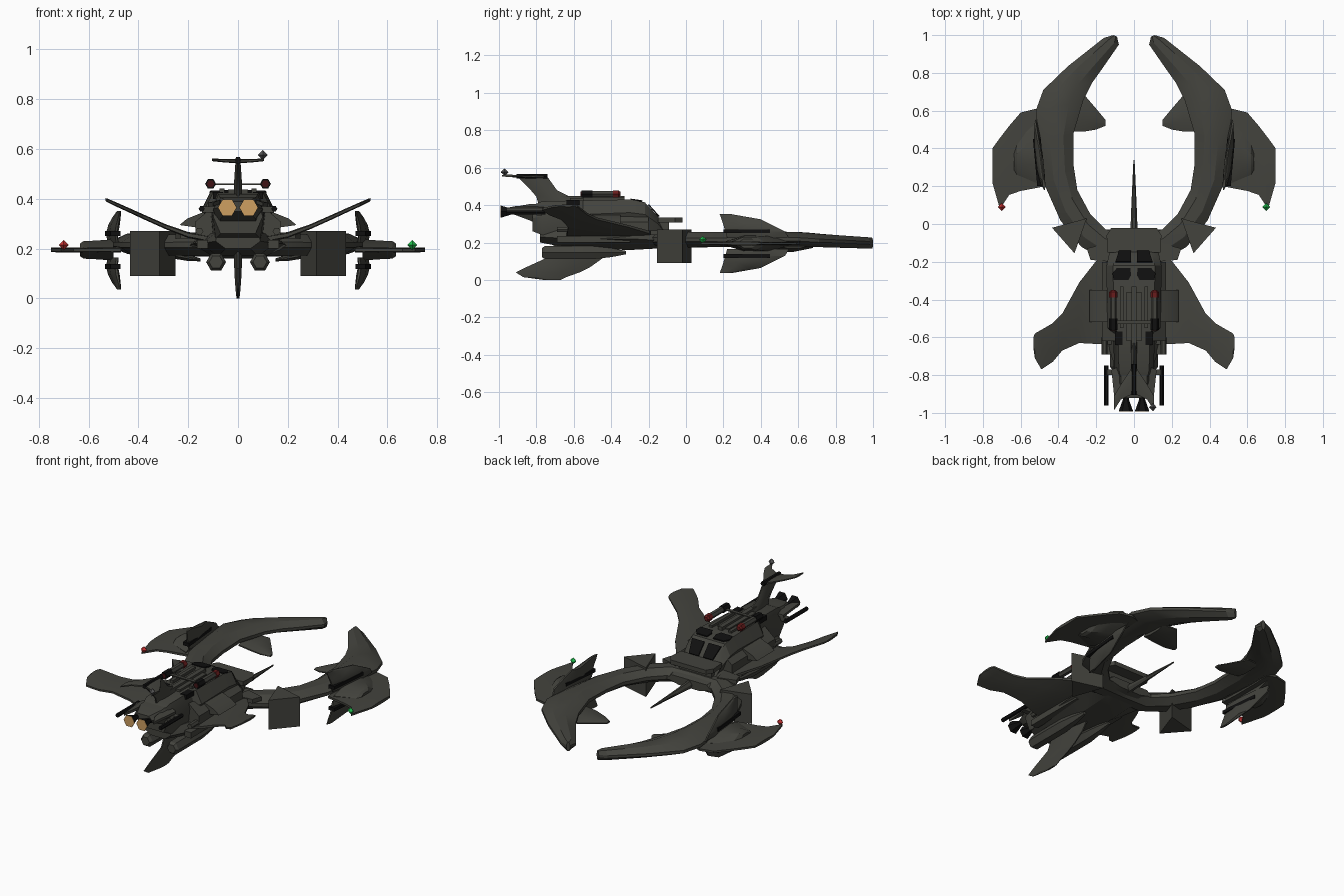
import bpy, bmesh, math
from mathutils import Vector as V


def material(name, rgb):
    m = bpy.data.materials.new(name)
    m.diffuse_color = (*rgb, 1)
    return m


HULL = material("olive grey hull", (0.056, 0.056, 0.047))
BLACK = material("black", (0.005, 0.005, 0.005))
RED = material("red light", (0.6, 0.035, 0.035))
DARK_RED = material("dark red lamp", (0.14, 0.012, 0.012))
DIM_RED = material("dim red lamp", (0.05, 0.007, 0.008))
GREEN = material("green light", (0.015, 0.55, 0.08))
AMBER = material("amber glow", (0.62, 0.35, 0.12))
GREY = material("mid grey", (0.09, 0.09, 0.09))


def loft(name, rings, mat=HULL, both=False):
    """Skin equal-length rings of points, cap the ends; both = add mirrored twin."""
    for s, tag in (((1, "_right"), (-1, "_left")) if both else ((1, ""),)):
        bm = bmesh.new()
        rows = [[bm.verts.new((p[0] * s, p[1], p[2])) for p in r] for r in rings]
        n = len(rows[0])
        for a, b in zip(rows, rows[1:]):
            for i in range(n):
                j = (i + 1) % n
                bm.faces.new((a[i], a[j], b[j], b[i]))
        bm.faces.new(rows[0])
        bm.faces.new(rows[-1][::-1])
        bmesh.ops.recalc_face_normals(bm, faces=bm.faces)
        me = bpy.data.meshes.new(name + tag)
        bm.to_mesh(me)
        bm.free()
        me.materials.append(mat)
        bpy.context.collection.objects.link(bpy.data.objects.new(name + tag, me))


def lens(a, b, t, axis=(0, 0, 1), edge=0.25):
    """Flattened eight-point section from a to b, thickness t along axis."""
    a, b, h = V(a), V(b), V(axis) * t / 2
    p, q = a.lerp(b, 0.3), a.lerp(b, 0.7)
    e = h * edge
    return [a + e, p + h, q + h, b + e, b - e, q - h, p - h, a - e]


def slab(name, pts, off, mat=HULL, both=False):
    loft(name, [pts, [V(p) + V(off) for p in pts]], mat, both)


def tube(name, x, z, stations, mat=HULL, both=True, n=6):
    """Faceted round body along y; stations are (y, radius)."""
    loft(name, [[(x + r * math.cos(k * math.tau / n), y, z + r * math.sin(k * math.tau / n))
                 for k in range(n)] for y, r in stations], mat, both)


def box(name, x0, x1, y0, y1, z0, z1, mat=HULL, both=True):
    slab(name, [(x0, y0, z0), (x1, y0, z0), (x1, y1, z0), (x0, y1, z0)],
         (0, 0, z1 - z0), mat, both)


def gem(name, x, y, z, r, mat):
    tube(name, x, z, [(y - r, 0.001), (y, r), (y + r, 0.001)], mat, False, 4)


def hull(name, stations):
    """Six-sided hull: y, bottom z, bottom w, mid z, mid w, top z, top w."""
    loft(name, [[(-bw, y, zb), (bw, y, zb), (mw, y, zm), (tw, y, zt), (-tw, y, zt), (-mw, y, zm)]
                for y, zb, bw, zm, mw, zt, tw in stations])


# Fuselage, belly and collar
hull("fuselage", [(-.82, .26, .07, .33, .10, .40, .07), (-.77, .24, .09, .34, .105, .42, .08),
                  (-.58, .24, .10, .34, .11, .425, .085),
                  (-.55, .24, .10, .35, .14, .425, .10), (-.30, .24, .10, .36, .145, .43, .11),
                  (-.22, .24, .10, .35, .145, .415, .11), (-.15, .24, .10, .30, .13, .34, .09),
                  (-.11, .24, .10, .25, .12, .26, .09)])
hull("belly", [(-.78, .20, .05, .23, .09, .27, .08), (-.62, .17, .08, .22, .15, .26, .11),
               (-.30, .16, .09, .22, .18, .27, .12), (-.12, .17, .09, .21, .20, .26, .14),
               (-.03, .19, .07, .21, .15, .24, .12)])
slab("collar", [(-.145, -.06, .308), (-.12, -.02, .308), (.12, -.02, .308), (.145, -.06, .308),
                (.14, -.15, .308), (-.14, -.15, .308)], (0, 0, .026))
box("collar_support", -.11, .11, -.16, -.09, .24, .31, both=False)
box("roof_spine", -.04, .04, -.62, -.36, .42, .437, both=False)
box("spine_bar", -.014, .014, -.74, -.33, .42, .45, both=False)
box("roof_rib", .055, .075, -.55, -.33, .42, .442)
box("rear_roof_vent", .06, .10, -.64, -.57, .40, .428, BLACK)
box("lower_side_strake", .12, .165, -.69, -.30, .20, .235)
slab("side_pod", [(.13, -.52, .35), (.205, -.52, .32), (.235, -.52, .295), (.13, -.52, .28)],
     (0, .17, 0), HULL, True)
slab("side_shoulder", [(.10, -.62, .37), (.17, -.62, .31), (.17, -.62, .25), (.10, -.62, .24)],
     (0, .42, 0), HULL, True)
tube("side_gun", .155, .27, [(-.69, .016), (-.60, .016)])
slab("arm_root_plate", [(.12, -.20, .24), (.23, -.19, .24), (.25, -.13, .24), (.14, -.10, .24)],
     (0, 0, .025), HULL, True)

# Cockpit windows
slab("windscreen", [(.015, -.145, .335), (.08, -.145, .335), (.098, -.203, .40), (.015, -.203, .40)],
     (0, .004, .006), BLACK, True)
slab("roof_window", [(.02, -.232, .418), (.09, -.232, .418), (.114, -.26, .422), (.108, -.297, .427),
                     (.03, -.297, .428), (.015, -.27, .424)], (0, 0, .007), BLACK, True)

# Pincer arms: inner x y, outer x y, height, thickness
ARM = [(0, -.04, 0, -.18, .215, .09), (.15, -.03, .16, -.19, .215, .09),
       (.23, .05, .28, -.12, .215, .085), (.30, .18, .39, .02, .215, .08),
       (.32, .31, .47, .20, .215, .08), (.32, .48, .50, .42, .22, .08),
       (.27, .65, .52, .60, .217, .075), (.22, .75, .48, .71, .21, .07),
       (.17, .82, .35, .835, .205, .066), (.08, .95, .16, .985, .198, .06),
       (.09, .992, .11, 1.0, .197, .056)]
loft("pincer_arm", [lens((a, b, z), (c, d, z), t) for a, b, c, d, z, t in ARM], HULL, True)
loft("centre_spike", [lens((-w, y, .21), (w, y, .21), t)
                      for y, w, t in ((-.06, .02, .05), (.1, .014, .03), (.34, .003, .008))])

# Inner fins on the arms
loft("inner_fin", [lens((x, y0, z), (x, y1, z), t) for x, y0, y1, z, t in
                   ((.34, .49, .66, .185, .03), (.26, .49, .68, .175, .03),
                    (.20, .50, .61, .163, .025), (.15, .52, .55, .155, .012))], HULL, True)

# Outboard winglets with raised pods
loft("winglet", [lens((x, y0, .195), (x, y1, .195), t, edge=.6) for x, y0, y1, t in
                 ((.47, .20, .59, .022), (.52, .19, .61, .022), (.60, .175, .59, .02),
                  (.66, .155, .52, .02), (.71, .08, .455, .02), (.75, .22, .40, .018))], HULL, True)
loft("winglet_pod", [lens((x, y0, .195), (x, y1, .195), t) for x, y0, y1, t in
                     ((.50, .21, .55, .085), (.57, .24, .49, .075), (.62, .26, .42, .07),
                      (.635, .28, .38, .05))], HULL, True)

# Upright fins at the arm sides, above and below
for tag, s in (("upper", 1), ("lower", -1)):
    def up(h, mid=.194):
        return mid + s * h
    loft(tag + "_arm_fin", [lens((x, y0, up(h)), (x + (y1 - y0) * .1, y1, up(h)), t, (1, 0, 0))
                            for x, y0, y1, h, t in
                            ((.485, .22, .55, .03, .03), (.49, .21, .53, .065, .036),
                             (.485, .20, .46, .10, .036), (.478, .19, .40, .13, .026),
                             (.474, .18, .24, .158, .014))], HULL, True)
    slab(tag + "_fin_slot", [(.472, .20, up(.056)), (.512, .20, up(.056)),
                             (.535, .45, up(.056)), (.493, .45, up(.056))],
         (0, 0, s * .02), BLACK, True)

# Triangular blocks at the arm roots
slab("arm_block", [(.25, .03, .09), (.434, -.02, .09), (.315, -.155, .09)], (0, 0, .18), HULL, True)

# Swept rear wings
loft("rear_wing", [lens((x, y0, z), (x, y1, z), t, edge=.6) for x, y0, y1, z, t in
                   ((.09, -.64, -.18, .235, .03), (.20, -.635, -.195, .255, .024),
                    (.29, -.63, -.31, .288, .02), (.38, -.67, -.475, .328, .019),
                    (.43, -.73, -.525, .351, .018), (.49, -.77, -.56, .378, .017),
                    (.525, -.71, -.58, .394, .015), (.532, -.66, -.60, .397, .012))], HULL, True)

# Ventral fin
loft("ventral_fin", [lens((0, y0, z), (0, y1, z), t, (1, 0, 0)) for y0, y1, z, t in
                     ((-.70, -.38, .20, .035), (-.74, -.44, .12, .03), (-.85, -.51, .07, .025),
                      (-.91, -.57, .04, .02), (-.87, -.64, .015, .016), (-.76, -.67, .0, .01))])

# Lower engine pods
tube("lower_engine", .088, .146, [(-.77, .028), (-.755, .04), (-.50, .04), (-.40, .028), (-.32, .01)])

# Tail boom, nozzles and side rods
hull("tail_boom", [(-.92, .35, .04, .37, .06, .39, .04), (-.84, .32, .07, .36, .10, .405, .07),
                   (-.75, .28, .08, .35, .10, .41, .07)])
slab("boom_blade", [(.06, -.75, .38), (.12, -.77, .37), (.10, -.96, .37), (.075, -.91, .38)],
     (0, 0, .015), HULL, True)
tube("nozzle", .043, .365, [(-.99, .038), (-.93, .016), (-.80, .016)], BLACK)
tube("nozzle_glow", .043, .365, [(-.992, .037), (-.9895, .037)], AMBER)
tube("side_rod", .146, .36, [(-.96, .012), (-.75, .012)], BLACK)
box("rod_mount", .08, .145, -.80, -.77, .345, .37)

# Roof lamps
tube("lamp_pod", .11, .46, [(-.56, .022), (-.50, .022)], BLACK)
tube("lamp_body", .11, .46, [(-.50, .018), (-.39, .018)])
tube("lamp_rear", .11, .46, [(-.563, .015), (-.559, .015)], DIM_RED)
tube("lamp_front", .11, .46, [(-.39, .022), (-.36, .022), (-.35, .012)], DARK_RED)
box("lamp_bracket", 0, .11, -.53, -.51, .456, .462)

# Tail pylon and tailplane
loft("tail_pylon", [lens((0, y0, z), (0, y1, z), t, (1, 0, 0)) for y0, y1, z, t in
                    ((-.79, -.53, .41, .035), (-.80, -.62, .445, .032),
                     (-.83, -.69, .48, .03), (-.90, -.74, .55, .02))])
loft("tailplane", [lens((x, y0, z), (x, y1, z), t, edge=.6) for x, y0, y1, z, t in
                   ((0, -.90, -.74, .552, .018), (.03, -.91, -.79, .552, .015),
                    (.07, -.93, -.85, .554, .013), (.105, -.985, -.91, .557, .011))], HULL, True)
tube("tail_rod", 0, .555, [(-.905, .014), (-.74, .014)], BLACK, False)

# Marker lights
gem("tail_beacon", .10, -.97, .576, .02, GREY)
gem("port_light", -.70, .09, .215, .02, RED)
gem("starboard_light", .70, .09, .215, .02, GREEN)

# Smooth the gentle curves, keep hard edges
for o in bpy.context.scene.objects:
    o.select_set(True)
    bpy.context.view_layer.objects.active = o
bpy.ops.object.shade_smooth_by_angle(angle=math.radians(25))
